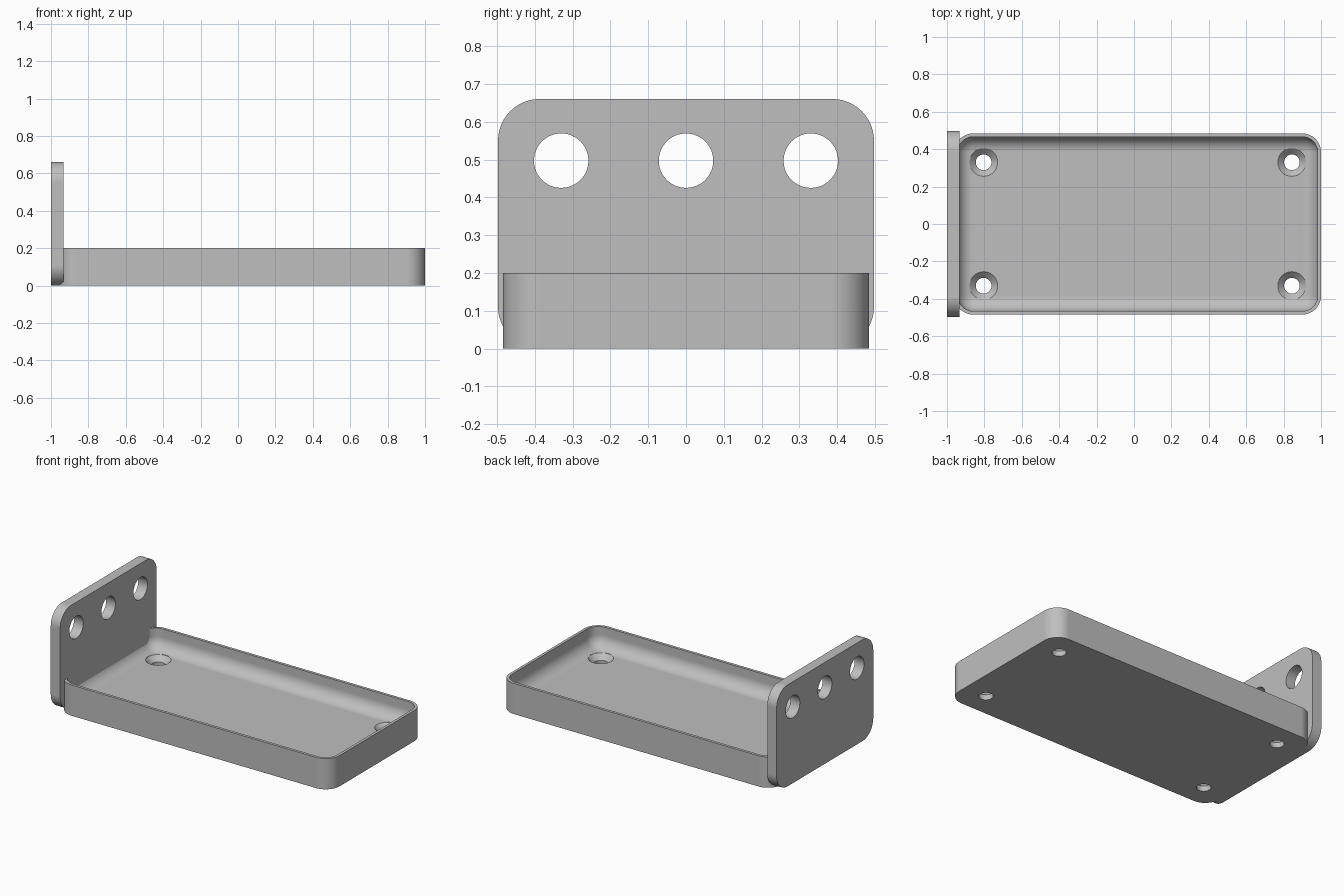
import bpy, bmesh
from math import sin, cos, pi
from mathutils import Matrix, Vector

if "Cube" in bpy.data.objects:
    bpy.data.objects.remove(bpy.data.objects["Cube"], do_unlink=True)

grey = bpy.data.materials.new("plain grey")
grey.use_nodes = True
colour = (0.52, 0.52, 0.52, 1)
grey.diffuse_color = colour
grey.node_tree.nodes["Principled BSDF"].inputs["Base Color"].default_value = colour

TRAY_X, TRAY_HX, TRAY_HY, TRAY_H = 0.02, 0.98, 0.484, 0.2
FLOOR, WALL, CORNER, FILLET = 0.067, 0.018, 0.1, 0.08
PLATE_T, PLATE_HY, PLATE_H = 0.067, 0.497, 0.66


def rounded_rect(hx, hy, r, steps=12):
    """Counter-clockwise outline of a rounded rectangle."""
    pts = []
    for q, (sx, sy) in enumerate([(1, 1), (-1, 1), (-1, -1), (1, -1)]):
        for i in range(steps + 1):
            a = (q + i / steps) * pi / 2
            pts.append((sx * (hx - r) + r * cos(a), sy * (hy - r) + r * sin(a)))
    return pts


def circle(r, n=48):
    return [(r * cos(2 * pi * i / n), r * sin(2 * pi * i / n)) for i in range(n)]


def loft(name, layers, matrix):
    """Skin a stack of (outline, height) layers and cap both ends."""
    bm = bmesh.new()
    rings = [[bm.verts.new((x, y, z)) for x, y in pts] for pts, z in layers]
    for low, high in zip(rings, rings[1:]):
        for i in range(len(low)):
            j = (i + 1) % len(low)
            bm.faces.new((low[i], low[j], high[j], high[i]))
    bm.faces.new(rings[0][::-1])
    bm.faces.new(rings[-1])
    bmesh.ops.transform(bm, matrix=matrix, verts=bm.verts)
    bmesh.ops.recalc_face_normals(bm, faces=bm.faces)
    mesh = bpy.data.meshes.new(name)
    bm.to_mesh(mesh)
    bm.free()
    mesh.materials.append(grey)
    obj = bpy.data.objects.new(name, mesh)
    bpy.context.collection.objects.link(obj)
    return obj


def activate(obj):
    bpy.ops.object.select_all(action='DESELECT')
    obj.select_set(True)
    bpy.context.view_layer.objects.active = obj


def drill(obj, cutters):
    """Cut each cutter out of the part, then smooth its round faces."""
    activate(obj)
    for cutter in cutters:
        mod = obj.modifiers.new("hole", 'BOOLEAN')
        mod.operation = 'DIFFERENCE'
        mod.solver = 'EXACT'
        mod.object = cutter
        bpy.ops.object.modifier_apply(modifier=mod.name)
        bpy.data.objects.remove(cutter, do_unlink=True)
    bpy.ops.object.shade_smooth_by_angle(angle=pi / 6)
    weighted = obj.modifiers.new("flat floor shading", 'WEIGHTED_NORMAL')
    weighted.keep_sharp = True


# Tray: outer wall, thin rim, then a filleted cavity down to the floor
def tray_ring(inset):
    return rounded_rect(TRAY_HX - inset, TRAY_HY - inset, CORNER - inset)


layers = [(tray_ring(0), 0), (tray_ring(0), TRAY_H), (tray_ring(WALL), TRAY_H)]
for i in range(11):
    a = i / 10 * pi / 2
    layers.append((tray_ring(WALL + FILLET * (1 - cos(a))), FLOOR + FILLET * (1 - sin(a))))
tray = loft("tray", layers, Matrix.Translation((TRAY_X, 0, 0)))

# Countersunk screw holes in the tray corners
screw_profile = [(0.042, -0.1), (0.042, FLOOR - 0.033), (0.075, FLOOR), (0.075, 0.3)]
screws = [loft("screw_cutter", [(circle(r), z) for r, z in screw_profile],
               Matrix.Translation((TRAY_X + sx * 0.824, sy * 0.33, 0)))
          for sx in (-1, 1) for sy in (-1, 1)]
drill(tray, screws)

# Upright end plate: outline in y and z, extruded along x
along_x = Matrix(((0, 0, 1, 0), (1, 0, 0, 0), (0, 1, 0, 0), (0, 0, 0, 1)))
outline = rounded_rect(PLATE_HY, PLATE_H / 2, 0.11)
plate = loft("end_plate", [(outline, 0), (outline, PLATE_T)],
             Matrix.Translation((-1, 0, PLATE_H / 2)) @ along_x)

# Three round holes across the plate
holes = [loft("plate_hole_cutter", [(circle(0.072), -0.1), (circle(0.072), 0.2)],
              Matrix.Translation((-1, y, 0.497)) @ along_x)
         for y in (-0.33, 0, 0.33)]
drill(plate, holes)
